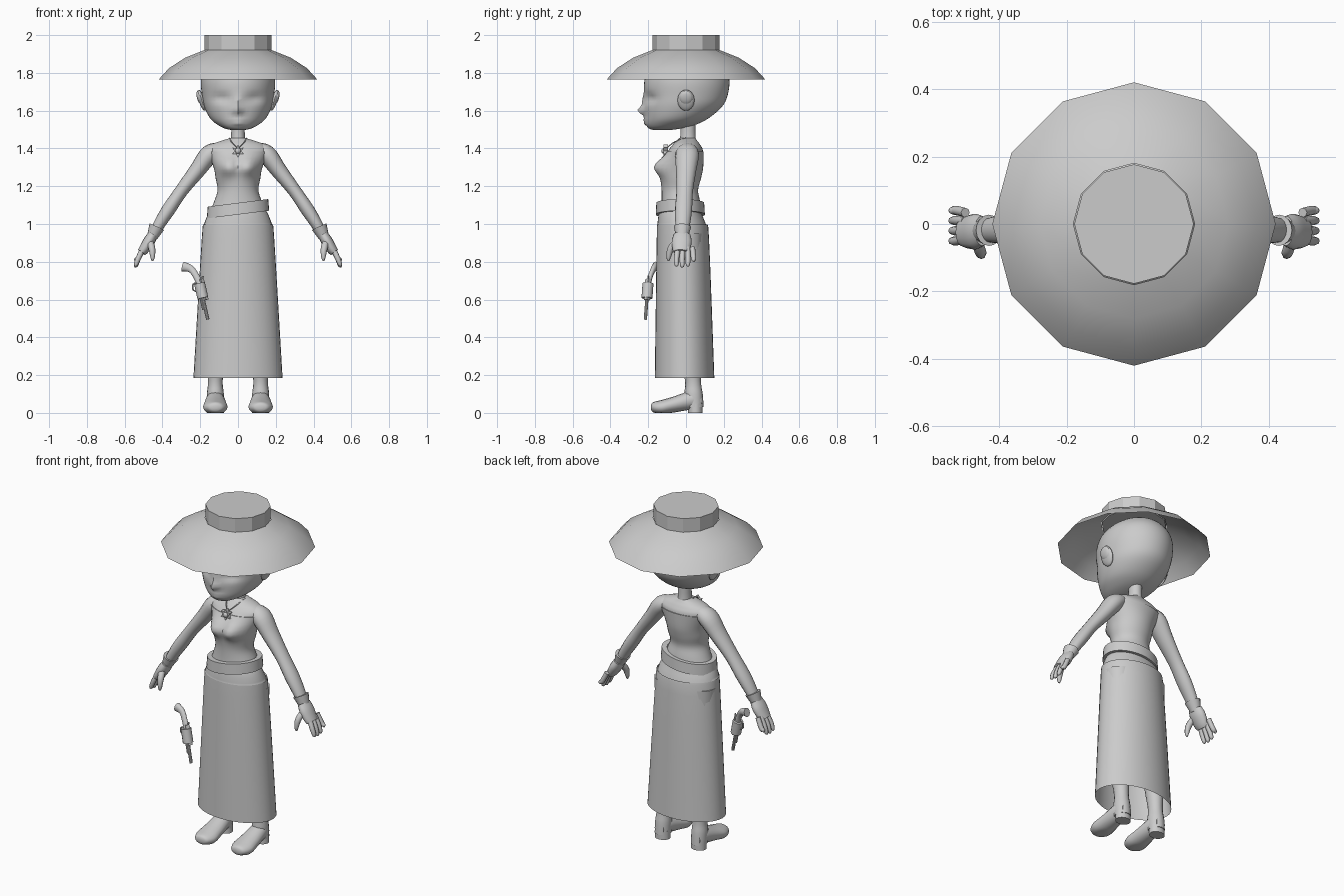
import bpy, bmesh, math
from math import sin, cos, tau, exp
from mathutils import Vector

if "Cube" in bpy.data.objects:
    bpy.data.objects.remove(bpy.data.objects["Cube"])

GREY = (.6, .6, .6, 1)
grey = bpy.data.materials.new("plain_grey")
grey.use_nodes = True
grey.diffuse_color = GREY
grey.node_tree.nodes["Principled BSDF"].inputs["Base Color"].default_value = GREY

RIGHTWARD, BACKWARD, UPWARD = (Vector(axis) for axis in ((1, 0, 0), (0, 1, 0), (0, 0, 1)))


def finish(name, bm, angle=50):
    """Turn a bmesh into a shaded, coloured object."""
    bmesh.ops.recalc_face_normals(bm, faces=bm.faces)
    mesh = bpy.data.meshes.new(name)
    bm.to_mesh(mesh)
    bm.free()
    mesh.materials.append(grey)
    part = bpy.data.objects.new(name, mesh)
    bpy.context.collection.objects.link(part)
    bpy.ops.object.select_all(action='DESELECT')
    part.select_set(True)
    bpy.context.view_layer.objects.active = part
    bpy.ops.object.shade_smooth_by_angle(angle=math.radians(angle))


def refine(rows, steps):
    """Run a smooth spline through rows of numbers."""
    rows = [Vector(row) for row in rows]
    last = len(rows) - 1
    result = []
    for i in range(last):
        start, end = rows[i], rows[i + 1]
        leave = (end - rows[max(i - 1, 0)]) / 2
        arrive = (rows[min(i + 2, last)] - start) / 2
        for step in range(steps):
            t = step / steps
            ease = t * t * (3 - 2 * t)
            result.append(start.lerp(end, ease) + leave * (t * (1 - t) ** 2)
                          - arrive * (t * t * (1 - t)))
    return result + [rows[-1]]


def loft(name, rows, sides=16, steps=4, axis=None, caps=True, deform=None, angle=50):
    """Skin elliptical rings (x, y, z, width radius, depth radius) along a path."""
    rows = refine(rows, steps)
    centres = [Vector(row[:3]) for row in rows]
    bm = bmesh.new()
    rings = []
    for i, (centre, row) in enumerate(zip(centres, rows)):
        before, after = centres[max(i - 1, 0)], centres[min(i + 1, len(rows) - 1)]
        tangent = axis or (after - before).normalized()
        guide = UPWARD if axis == BACKWARD else BACKWARD
        depth = (guide - tangent * guide.dot(tangent)).normalized()
        width = depth.cross(tangent)
        ring = []
        for k in range(sides):
            turn = tau * k / sides
            point = centre + width * (row[3] * cos(turn)) + depth * (row[4] * sin(turn))
            ring.append(bm.verts.new(deform(point) if deform else point))
        rings.append(ring)
    for lower, upper in zip(rings, rings[1:]):
        for k in range(sides):
            bm.faces.new((lower[k - 1], lower[k], upper[k], upper[k - 1]))
    if caps:
        bm.faces.new(rings[0])
        bm.faces.new(rings[-1])
    finish(name, bm, angle)


def body(name, rows, sides=36, grow=0, **options):
    """Loft upright rings given as (height, front y, back y, half width)."""
    rings = [(0, (front + back) / 2, height, half + grow, (back - front) / 2 + grow)
             for height, front, back, half in rows]
    loft(name, rings, sides, axis=UPWARD, **options)


def tube(name, rows, flatten=1, **options):
    """Loft a tube from (x, y, z, radius), its depth being a multiple of its width."""
    loft(name, [(x, y, z, radius, radius * flatten) for x, y, z, radius in rows], **options)


def ball(name, centre, size, tilt=0):
    bm = bmesh.new()
    bmesh.ops.create_uvsphere(bm, u_segments=16, v_segments=10, radius=1)
    for vert in bm.verts:
        x, y, z = (a * b for a, b in zip(vert.co, size))
        turned = Vector((x * cos(tilt) + z * sin(tilt), y, z * cos(tilt) - x * sin(tilt)))
        vert.co = Vector(centre) + turned
    finish(name, bm)


def bump(point, x, z, spread_x, spread_z):
    """Mirrored soft bump, strongest at x and z."""
    return exp(-((abs(point.x) - x) / spread_x) ** 2 - ((point.z - z) / spread_z) ** 2)


# Hat: twelve-sided domed brim and short flat crown
def hat_part(name, profile, **options):
    tube(name, [(0, 0, height, radius) for radius, height in profile],
         sides=12, steps=1, axis=UPWARD, **options)


hat_part("hat_brim", [(.42, 1.765), (.365, 1.825), (.28, 1.88), (.18, 1.92)], caps=False)
hat_part("hat_crown", [(.177, 1.915), (.177, 2)], angle=20)


# Head, with eye sockets, nose and lips shaped from the face
def shape_face(point):
    if point.y < -.08:
        sockets = bump(point, .085, 1.665, .045, .025)
        nose = bump(point, 0, 1.6, .02, .022)
        bridge = bump(point, 0, 1.65, .02, .04)
        lips = bump(point, 0, 1.553, .04, .01) + bump(point, 0, 1.533, .03, .01)
        point.y += .02 * sockets - .036 * nose - .012 * bridge - .011 * lips
    return point


body("head", [(1.497, -.17, -.09, .03), (1.505, -.195, -.03, .068), (1.525, -.21, .05, .108),
              (1.56, -.215, .12, .148), (1.62, -.22, .19, .178), (1.68, -.22, .22, .19),
              (1.76, -.22, .23, .197), (1.83, -.19, .21, .178), (1.89, -.12, .15, .115),
              (1.915, -.02, .05, .03)], sides=48, deform=shape_face)
body("neck", [(1.4, -.04, .06, .045), (1.47, -.03, .05, .036), (1.56, -.03, .05, .037)])


# Torso, with a close-fitting bodice below the shoulders
def shape_bust(point):
    if point.y < 0:
        point.y -= .045 * bump(point, .055, 1.305, .05, .05)
    return point


waist_to_shoulder = [(1.05, -.13, .08, .15), (1.12, -.125, .07, .122), (1.18, -.125, .06, .104),
                     (1.24, -.13, .075, .114), (1.3, -.13, .087, .125), (1.385, -.095, .09, .16)]
shoulder_to_neck = [(1.42, -.07, .075, .14), (1.44, -.05, .06, .09), (1.455, -.035, .05, .04)]
body("torso", waist_to_shoulder + shoulder_to_neck, deform=shape_bust)
body("bodice", waist_to_shoulder, grow=.004, deform=shape_bust)

# Long skirt, open at the hem
body("skirt", [(.185, -.165, .15, .236), (.92, -.155, .122, .192), (.99, -.152, .108, .182),
               (1.05, -.145, .085, .16), (1.09, -.135, .075, .135)], caps=False)


# Slanted belt
def slant(point):
    point.z += point.x / 8
    return point


belt_low, belt_high = (1.05, -.16, .1, .165), (1.112, -.157, .096, .16)
belt_inner = [(height, front + .03, back - .03, half - .03)
              for height, front, back, half in (belt_low, belt_high)]
body("belt", [belt_inner[0], belt_low, belt_high, belt_inner[1]],
     steps=1, caps=False, deform=slant, angle=30)


def keep_above_ground(point):
    point.z = max(point.z, 0)
    return point


# Ears, arms, hands, legs and boots on both sides
for side, sign in (("left", 1), ("right", -1)):
    def limb(part, rows, **options):
        tube(f"{side}_{part}", [(sign * x, y, z, radius) for x, y, z, radius in rows], **options)

    def arm_part(part, rows, **options):
        """Rows are (x, z, radius); the arm drifts forward as it goes out."""
        limb(part, [(x, .02 - .09 * x, z, radius) for x, z, radius in rows], **options)

    ball(f"{side}_ear", (sign * .192, 0, 1.655), (.016, .045, .058), sign * .3)
    ball(f"{side}_ear_rim", (sign * .203, 0, 1.668), (.014, .036, .038), sign * .3)

    arm_part("arm", [(.09, 1.395, .035), (.15, 1.37, .05), (.215, 1.285, .043), (.3, 1.175, .035),
                     (.365, 1.08, .036), (.41, 1.01, .032), (.45, .94, .025)], flatten=1.25)
    arm_part("glove_cuff", [(.43, .985, .042), (.455, .93, .028)], flatten=1.1)
    arm_part("palm", [(.45, .945, .026), (.47, .91, .031), (.495, .87, .028), (.51, .85, .024)],
             flatten=1.7)
    for number, (spread, tip) in enumerate(zip((-.05, -.02, .01, .04), (.775, .77, .775, .8))):
        limb(f"finger_{number + 1}", [(.5, spread * .85, .875, .014), (.527, spread, .82, .014),
                                      (.54, spread, tip + .01, .011), (.541, spread, tip, .004)],
             sides=8)
    limb("thumb", [(.468, -.045, .91, .018), (.456, -.08, .87, .018),
                   (.452, -.092, .825, .012), (.453, -.092, .805, .005)], sides=8)

    limb("leg", [(.11, 0, .95, .08), (.115, .01, .55, .06), (.12, .025, .32, .052),
                 (.12, .037, .17, .039), (.12, .04, .1, .045), (.12, .045, .03, .045)],
         flatten=1.08, axis=UPWARD)
    foot = [(-.186, .03, .012, .01), (-.175, .03, .042, .026), (-.13, .03, .064, .038),
            (-.07, .043, .06, .042), (.04, .07, .046, .05), (.082, .06, .03, .035)]
    loft(f"{side}_boot_foot", [(sign * .12, *row) for row in foot],
         axis=BACKWARD, deform=keep_above_ground)
    limb("boot_heel", [(.12, .05, 0, .045), (.12, .05, .05, .045)],
         flatten=.85, steps=1, axis=UPWARD)

    # Half of the necklace
    limb("necklace", [(.046, 0, 1.455, .003), (.035, -.06, 1.435, .003), (0, -.104, 1.4, .003)],
         sides=6)

# Star brooch with a round stone
bm = bmesh.new()
points = []
for k in range(12):
    reach = .018 if k % 2 else .034
    points.append(bm.verts.new((reach * sin(tau * k / 12), -.118, 1.387 + reach * cos(tau * k / 12))))
star = bm.faces.new(points)
sweep = bmesh.ops.extrude_face_region(bm, geom=[star], use_keep_orig=True)
for vert in sweep["geom"]:
    if isinstance(vert, bmesh.types.BMVert):
        vert.co.y += .023
finish("brooch", bm, angle=20)
ball("brooch_stone", (0, -.118, 1.387), (.015, .012, .015))

# Revolver beside the hip
muzzle, breech = Vector((-.16, -.215, .495)), Vector((-.207, -.2, .7))


def gun_rod(name, start, end, radius, shift=0, sides=10):
    """Straight rod between two fractions of the gun's length."""
    ends = [muzzle.lerp(breech, t) + RIGHTWARD * shift for t in (start, end)]
    tube(name, [(*point, radius) for point in ends], sides=sides, steps=1, angle=35)


gun_rod("gun_barrel", 0, .6, .009)
gun_rod("gun_ejector", .25, .6, .006, shift=-.012)
gun_rod("gun_cylinder", .55, .93, .029, sides=12)
gun_rod("gun_frame", .5, 1.04, .016, shift=.012, sides=4)
tube("gun_grip", [(-.2, -.2, .68, .018), (-.222, -.188, .725, .017), (-.25, -.172, .762, .019),
                  (-.292, -.16, .775, .026)], flatten=.75)
tube("gun_hammer", [(-.197, -.2, .69, .006), (-.186, -.2, .725, .005)], sides=6, steps=1)
tube("trigger_guard", [(-.215, -.2, .69, .004), (-.238, -.2, .68, .004), (-.236, -.2, .65, .004),
                       (-.205, -.2, .64, .004)], sides=6)
